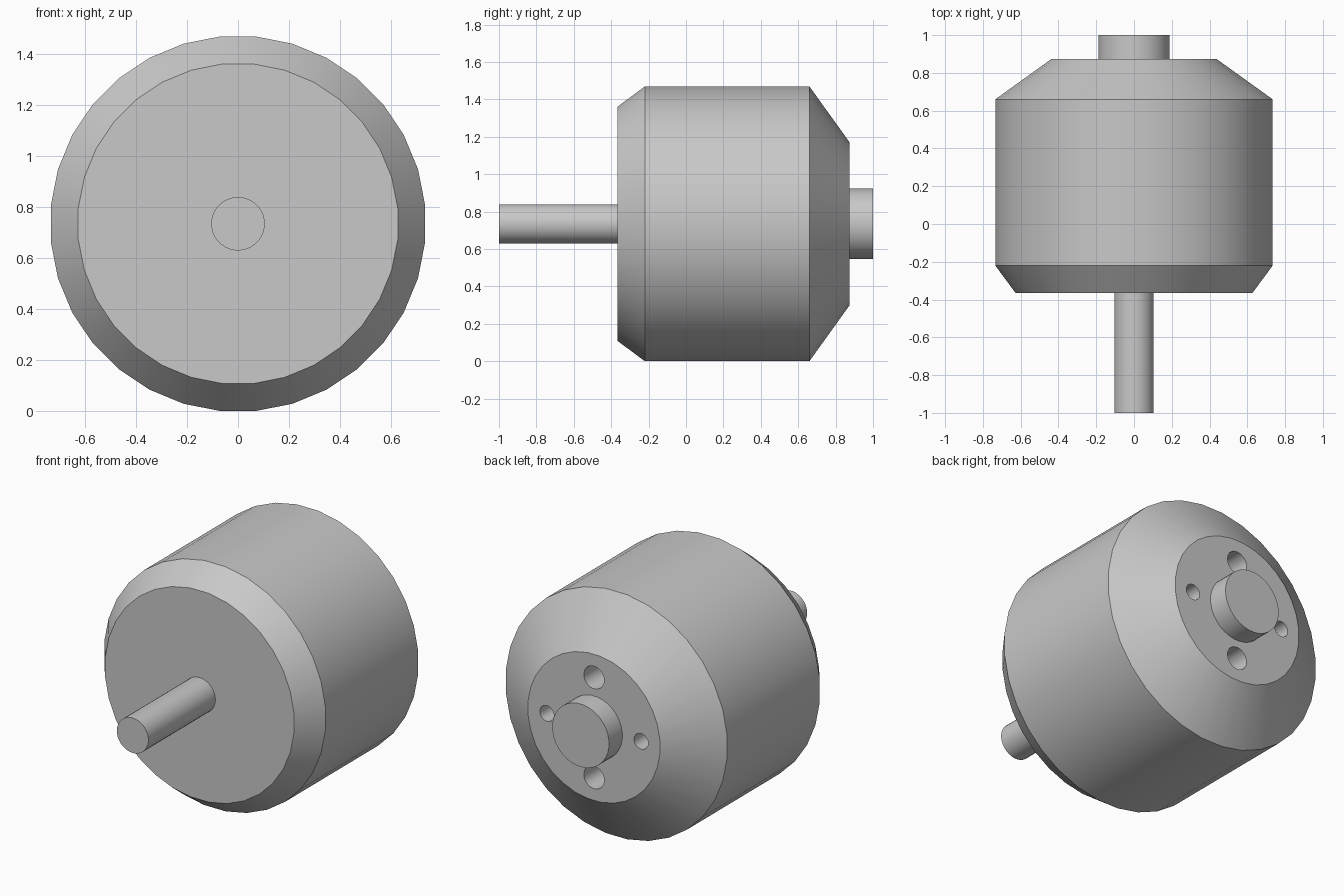
import bpy, bmesh, math

cube = bpy.data.objects.get("Cube")
if cube:
    bpy.data.objects.remove(cube, do_unlink=True)

# One plain metal colour
GREY = (0.58, 0.58, 0.58, 1.0)
metal = bpy.data.materials.new("grey metal")
metal.use_nodes = True
metal.diffuse_color = GREY
metal.node_tree.nodes["Principled BSDF"].inputs["Base Color"].default_value = GREY

AXIS_Z = 0.735


def lathe(name, profile, sides=32, x=0.0, z=AXIS_Z):
    """Solid turned around the y direction from (y, radius) pairs."""
    bm = bmesh.new()
    rings = []
    for y, r in profile:
        angles = [(i + 0.5) * math.tau / sides for i in range(sides)]
        rings.append([bm.verts.new((x + r * math.cos(a), y, z + r * math.sin(a)))
                      for a in angles])
    for a, b in zip(rings, rings[1:]):
        for i in range(sides):
            j = (i + 1) % sides
            bm.faces.new((a[i], a[j], b[j], b[i]))
    bm.faces.new(rings[0])
    bm.faces.new(rings[-1])
    bmesh.ops.recalc_face_normals(bm, faces=bm.faces[:])
    mesh = bpy.data.meshes.new(name)
    bm.to_mesh(mesh)
    bm.free()
    mesh.materials.append(metal)
    obj = bpy.data.objects.new(name, mesh)
    bpy.context.collection.objects.link(obj)
    return obj


def activate(obj):
    bpy.ops.object.select_all(action='DESELECT')
    obj.select_set(True)
    bpy.context.view_layer.objects.active = obj


# Housing with a short front chamfer and a deep rear cone
housing = lathe("motor_housing",
                [(-0.365, 0.63), (-0.22, 0.738), (0.66, 0.738), (0.873, 0.44)])

# Mounting holes: a large pair above and below, a small pair at the sides
for side in (-1, 1):
    for x, z, r in ((0, 0.30, 0.068), (0.313, 0, 0.047)):
        cutter = lathe("hole_cutter", [(0.6, r), (0.95, r)], 24,
                       side * x, AXIS_Z + side * z)
        cutter.hide_render = True
        activate(housing)
        cut = housing.modifiers.new("mounting_hole", 'BOOLEAN')
        cut.operation = 'DIFFERENCE'
        cut.solver = 'EXACT'
        cut.object = cutter
        bpy.ops.object.modifier_apply(modifier=cut.name)
        bpy.data.objects.remove(cutter, do_unlink=True)

# Output shaft and rear bearing boss
shaft = lathe("output_shaft", [(-1.0, 0.105), (-0.36, 0.105)])
boss = lathe("rear_boss", [(0.868, 0.189), (1.0, 0.189)])

for part in (housing, shaft, boss):
    activate(part)
    bpy.ops.object.shade_smooth_by_angle(angle=math.radians(30))
